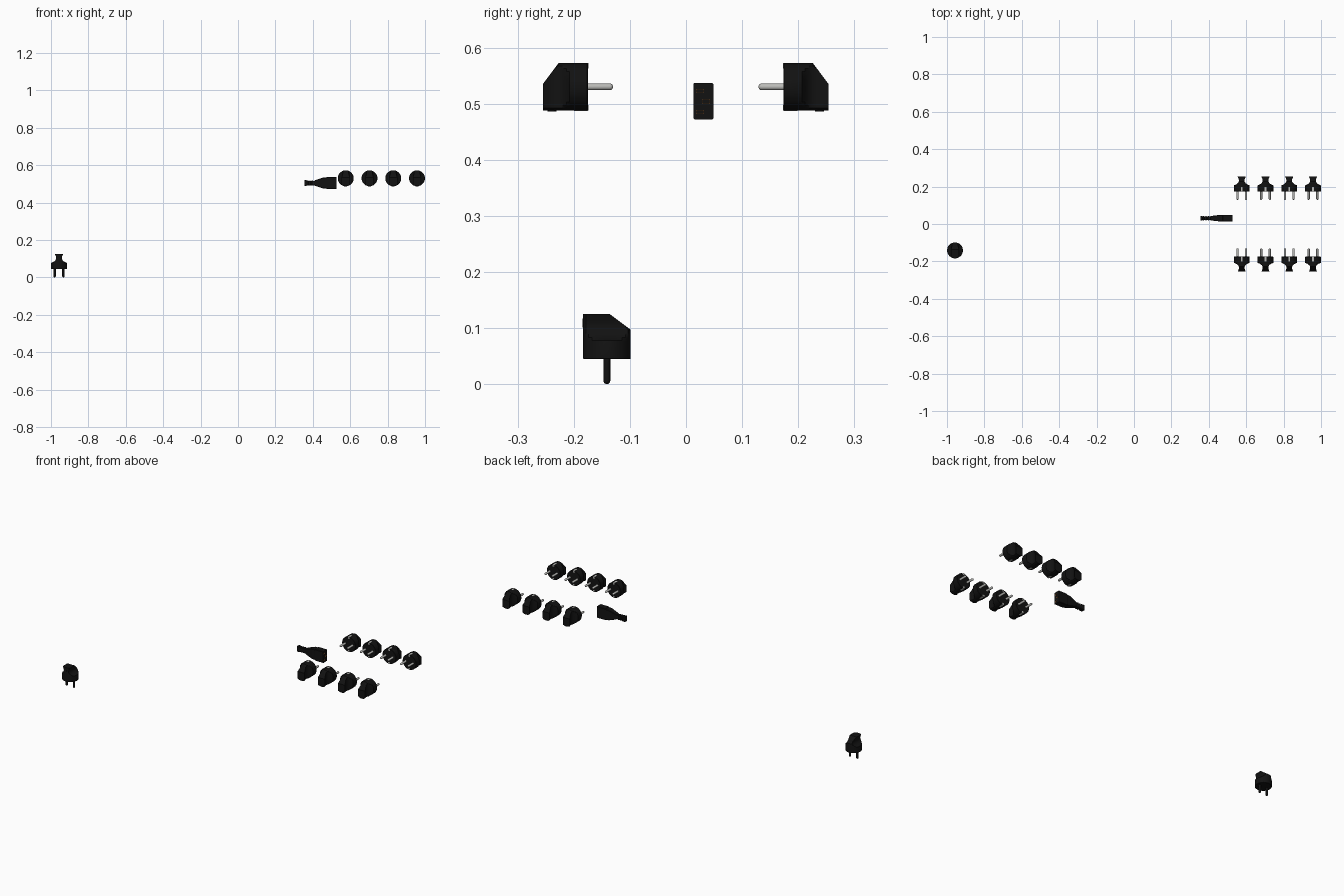
import bpy, bmesh
from math import sin, cos, pi, radians
from mathutils import Matrix, Vector

if "Cube" in bpy.data.objects:
    bpy.data.objects.remove(bpy.data.objects["Cube"])

def material(name, rgb):
    m = bpy.data.materials.new(name)
    m.diffuse_color = (*rgb, 1)
    m.use_nodes = True
    m.node_tree.nodes["Principled BSDF"].inputs["Base Color"].default_value = m.diffuse_color
    return m

BLACK = material("black_plastic", (0.006, 0.006, 0.006))
METAL = material("pin_metal", (0.5, 0.5, 0.48))
COPPER = material("copper", (0.4, 0.15, 0.04))
R = 0.0425  # plug radius

def to_mesh(bm, name, mat):
    bmesh.ops.remove_doubles(bm, verts=bm.verts, dist=1e-5)
    bmesh.ops.dissolve_degenerate(bm, edges=bm.edges, dist=1e-5)
    bmesh.ops.recalc_face_normals(bm, faces=bm.faces)
    me = bpy.data.meshes.new(name)
    bm.to_mesh(me)
    bm.free()
    me.materials.append(mat)
    return me

def loft(bm, rings):
    rows = [[bm.verts.new(p) for p in r] for r in rings]
    n = len(rows[0])
    for a, b in zip(rows, rows[1:]):
        for i in range(n):
            j = (i + 1) % n
            bm.faces.new((a[i], a[j], b[j], b[i]))
    bm.faces.new(rows[0])
    bm.faces.new(rows[-1])

def box(bm, centre, size):
    m = Matrix.Translation(centre) @ Matrix.Diagonal((*size, 1))
    bmesh.ops.create_cube(bm, size=1, matrix=m)

def place(me, name, m=Matrix()):
    ob = bpy.data.objects.new(name, me)
    ob.matrix_world = m
    bpy.context.collection.objects.link(ob)
    return ob

# Plug body: round face, pinched grip, sloping back on +y; pins point to -z
bm = bmesh.new()
rings = []
for z, w in ((0, R - 0.001), (0.001, R), (0.031, R), (0.033, 0.041), (0.038, 0.029),
             (0.045, 0.020), (0.052, 0.016), (0.062, 0.015), (0.071, 0.018), (0.08, 0.022)):
    top = R if z < 0.052 else R - (z - 0.052) / 0.028 * 0.0375
    r = min(R, w) if z < 0.001 else R
    rings.append([(max(-w, min(w, r * cos(a))), min(top, r * sin(a)), z)
                  for a in (2 * pi * (i + 0.5) / 32 for i in range(32))])
loft(bm, rings)
body = to_mesh(bm, "plug_body", BLACK)

# Cord outlet stub on the flat side
bm = bmesh.new()
bmesh.ops.create_cone(bm, cap_ends=True, segments=16, radius1=0.008, radius2=0.008, depth=0.004,
                      matrix=Matrix.Translation((0, -0.0418, 0.064)) @ Matrix.Rotation(pi / 2, 4, 'X'))
outlet = to_mesh(bm, "cord_outlet", BLACK)

# Pair of round-tipped pins
def pins(mat):
    bm = bmesh.new()
    prof = [(0.006, 0.002), (0.006, -0.039)] + [
        (0.006 * cos(radians(t)), -0.039 - 0.006 * sin(radians(t))) for t in (25, 50, 72, 86)]
    for x in (-0.023, 0.023):
        loft(bm, [[(x + r * cos(2 * pi * i / 16), r * sin(2 * pi * i / 16), z)
                   for i in range(16)] for r, z in prof])
    return to_mesh(bm, "pins", mat)

metal_pins, black_pins = pins(METAL), pins(BLACK)

# Earth clips on the rim, folded over the face
bm = bmesh.new()
for s in (-1, 1):
    box(bm, (0, s * 0.0416, 0.012), (0.010, 0.0024, 0.025))
    box(bm, (0, s * 0.0375, 0), (0.010, 0.010, 0.002))
clips = to_mesh(bm, "earth_clips", METAL)

def plug(name, m, pin_mesh, with_clips=True):
    place(body, name + "_body", m)
    place(outlet, name + "_cord_outlet", m)
    place(pin_mesh, name + "_pins", m)
    if with_clips:
        place(clips, name + "_earth_clips", m)

# Two facing rows of four plugs
RX = Matrix.Rotation(pi / 2, 4, 'X')
for i in range(4):
    x = 0.576 + 0.127 * i
    plug(f"front_plug_{i + 1}", Matrix.Translation((x, -0.175, 0.53)) @ RX, metal_pins)
    plug(f"back_plug_{i + 1}",
         Matrix.Translation((x, 0.174, 0.53)) @ Matrix.Rotation(pi, 4, 'Z') @ RX, metal_pins)

# Separate plug standing on its pins
plug("standing_plug", Matrix.Translation((-0.957, -0.141, 0.045)), black_pins, False)

# Appliance connector: tapered block with a ribbed strain relief
CY, CZ = 0.031, 0.5045
bm = bmesh.new()
secs = [(0.527, 0.018, 0.0325), (0.475, 0.018, 0.0325), (0.473, 0.017, 0.030), (0.455, 0.017, 0.029),
        (0.412, 0.012, 0.015), (0.408, 0.010, 0.012)]
for k in range(3):
    x = 0.402 - 0.013 * k
    secs += [(x, 0.010, 0.012), (x - 0.001, 0.011, 0.014), (x - 0.007, 0.011, 0.014),
             (x - 0.008, 0.010, 0.012)]
secs += [(0.366, 0.011, 0.015), (0.356, 0.011, 0.015)]
c = 0.002
loft(bm, [[(x, CY + a, CZ + b) for a, b in (
    (-hy, -hz + c), (-hy, hz - c), (-hy + c, hz), (hy - c, hz),
    (hy, hz - c), (hy, -hz + c), (hy - c, -hz), (-hy + c, -hz))] for x, hy, hz in secs])
connector = place(to_mesh(bm, "connector", BLACK), "connector_body")

# Three contact slots cut into its face, lined with copper
SLOTS = ((0.025, 0.523), (0.036, 0.504), (0.025, 0.485))
bm = bmesh.new()
for y, z in SLOTS:
    box(bm, (0.522, y, z), (0.034, 0.013, 0.007))
cutter = place(to_mesh(bm, "slot_cutter", BLACK), "slot_cutter")
cutter.hide_render = True
cutter.hide_viewport = True
mod = connector.modifiers.new("slots", 'BOOLEAN')
mod.object = cutter
mod.operation = 'DIFFERENCE'
mod.solver = 'EXACT'
bm = bmesh.new()
for y, z in SLOTS:
    for s in (-1, 1):
        box(bm, (0.516, y, z + s * 0.003), (0.021, 0.013, 0.001))
        box(bm, (0.516, y + s * 0.006, z), (0.021, 0.001, 0.005))
place(to_mesh(bm, "slot_contacts", COPPER), "slot_contacts")

# Smooth the rounded parts, keep the edges
bpy.context.view_layer.update()
for ob in bpy.context.view_layer.objects:
    if ob.name.endswith(("_body", "_pins", "_outlet")):
        ob.select_set(True)
        bpy.context.view_layer.objects.active = ob
for me in (body, outlet, metal_pins, black_pins):
    for p in me.polygons:
        p.use_smooth = True
    me.set_sharp_from_angle(angle=radians(30))
